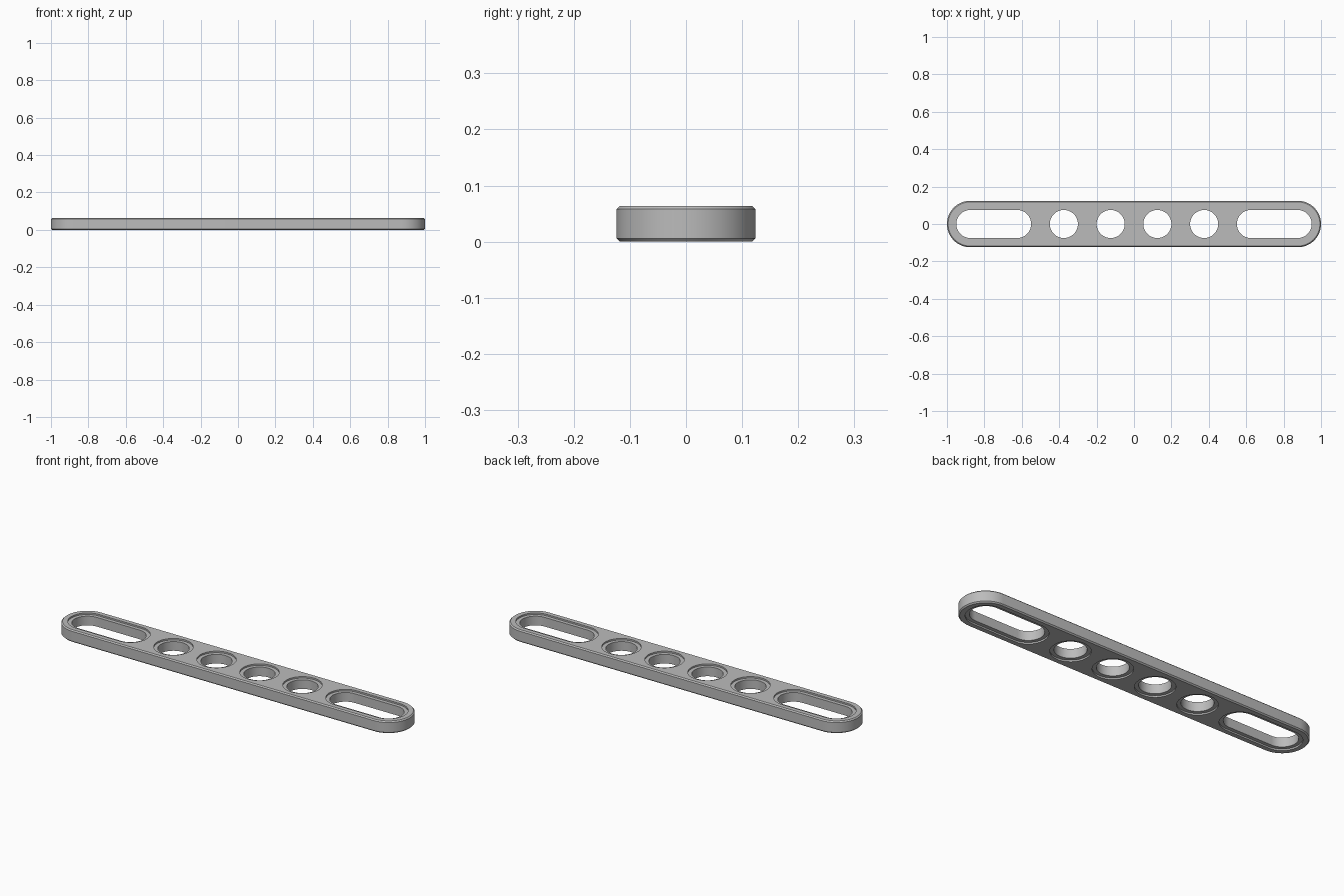
import bpy
import bmesh
from math import pi, cos, sin

HEIGHT = 0.064
PITCH = 0.25
SEG = 32

cube = bpy.data.objects.get("Cube")
if cube:
    bpy.data.objects.remove(cube, do_unlink=True)

# One plain grey for the whole beam
grey = bpy.data.materials.new("light_grey")
grey.use_nodes = True
grey.diffuse_color = (0.5, 0.5, 0.5, 1)
grey.node_tree.nodes["Principled BSDF"].inputs["Base Color"].default_value = (0.5, 0.5, 0.5, 1)


def stadium(x0, x1, r):
    """Rounded outline between two centres; a circle when they coincide."""
    right = [(x1 + r * cos(a), r * sin(a)) for a in (-pi / 2 + pi * i / SEG for i in range(SEG + 1))]
    left = [(x0 + r * cos(a), r * sin(a)) for a in (pi / 2 + pi * i / SEG for i in range(SEG + 1))]
    return right + left if x1 > x0 else right[:-1] + left[:-1]


def loft(name, x0, x1, levels):
    """Solid through stadium sections given as (radius, height)."""
    bm = bmesh.new()
    rings = [[bm.verts.new((x, y, z)) for x, y in stadium(x0, x1, r)] for r, z in levels]
    for low, high in zip(rings, rings[1:]):
        n = len(low)
        for i in range(n):
            j = (i + 1) % n
            bm.faces.new((low[i], low[j], high[j], high[i]))
    bm.faces.new(rings[0][::-1])
    bm.faces.new(rings[-1])
    mesh = bpy.data.meshes.new(name)
    bm.to_mesh(mesh)
    bm.free()
    mesh.materials.append(grey)
    obj = bpy.data.objects.new(name, mesh)
    bpy.context.collection.objects.link(obj)
    return obj


# Beam body with chamfered rims
C = 0.006
R = 0.124
END = 1 - R
beam = loft("slotted_beam", -END, END,
            [(R - C, 0), (R, C), (R, HEIGHT - C), (R - C, HEIGHT)])

# Through holes with a shallow recess on both faces
HOLE, RECESS, DEPTH = 0.075, 0.094, 0.008
profile = [(RECESS, -0.02), (RECESS, DEPTH), (HOLE, DEPTH),
           (HOLE, HEIGHT - DEPTH), (RECESS, HEIGHT - DEPTH), (RECESS, HEIGHT + 0.02)]
spans = [(-3.5, -2.5), (2.5, 3.5)] + [(k, k) for k in (-1.5, -0.5, 0.5, 1.5)]
cutters = []
for a, b in spans:
    cutter = loft("hole_cutter", a * PITCH, b * PITCH, profile)
    cutter.hide_render = True
    cutters.append(cutter)
    cut = beam.modifiers.new("hole", 'BOOLEAN')
    cut.operation = 'DIFFERENCE'
    cut.solver = 'EXACT'
    cut.object = cutter

# Apply the cuts, discard the cutters, smooth the round walls
bpy.ops.object.select_all(action='DESELECT')
beam.select_set(True)
bpy.context.view_layer.objects.active = beam
for mod in list(beam.modifiers):
    bpy.ops.object.modifier_apply(modifier=mod.name)
for cutter in cutters:
    bpy.data.objects.remove(cutter, do_unlink=True)
bpy.ops.object.shade_smooth_by_angle(angle=pi / 6)
